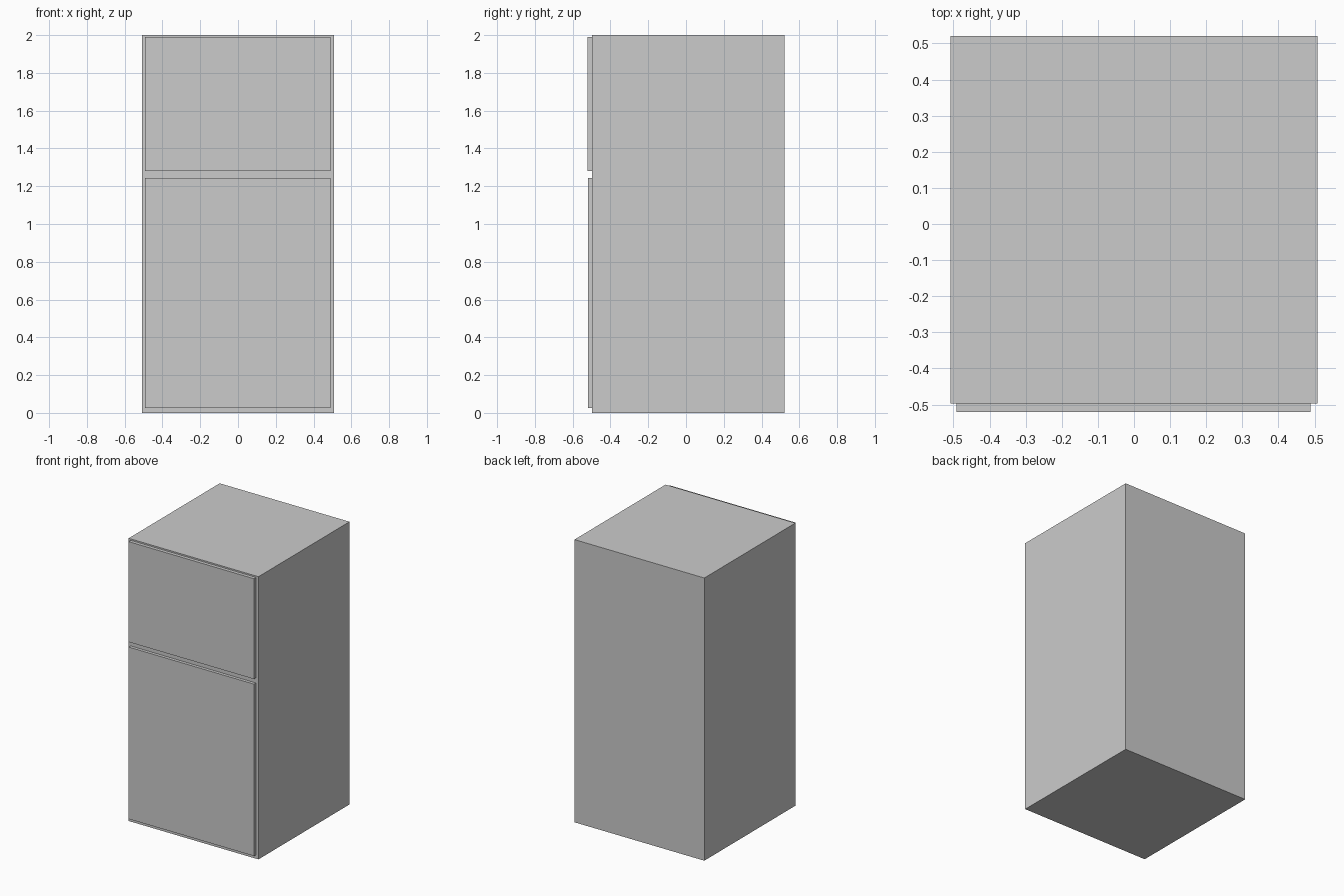
import bpy

if "Cube" in bpy.data.objects:
    bpy.data.objects.remove(bpy.data.objects["Cube"])


def box(name, lo, hi):
    """Axis-aligned box between two corners."""
    size = [h - l for l, h in zip(lo, hi)]
    centre = [(h + l) / 2 for l, h in zip(lo, hi)]
    bpy.ops.mesh.primitive_cube_add(size=1, location=centre)
    obj = bpy.context.object
    obj.name = name
    obj.scale = size
    bpy.ops.object.transform_apply(location=False, rotation=False, scale=True)
    return obj


FRONT = -0.497  # front plane of the cabinet

# Cabinet
box("cabinet", (-0.508, FRONT, 0), (0.508, 0.521, 2))

# Freezer door above, fridge door below
for name, z0, z1, y in (("freezer_door", 1.28, 1.99, -0.521),
                        ("fridge_door", 0.027, 1.243, -0.519)):
    box(name, (-0.492, y, z0), (0.489, FRONT, z1))
